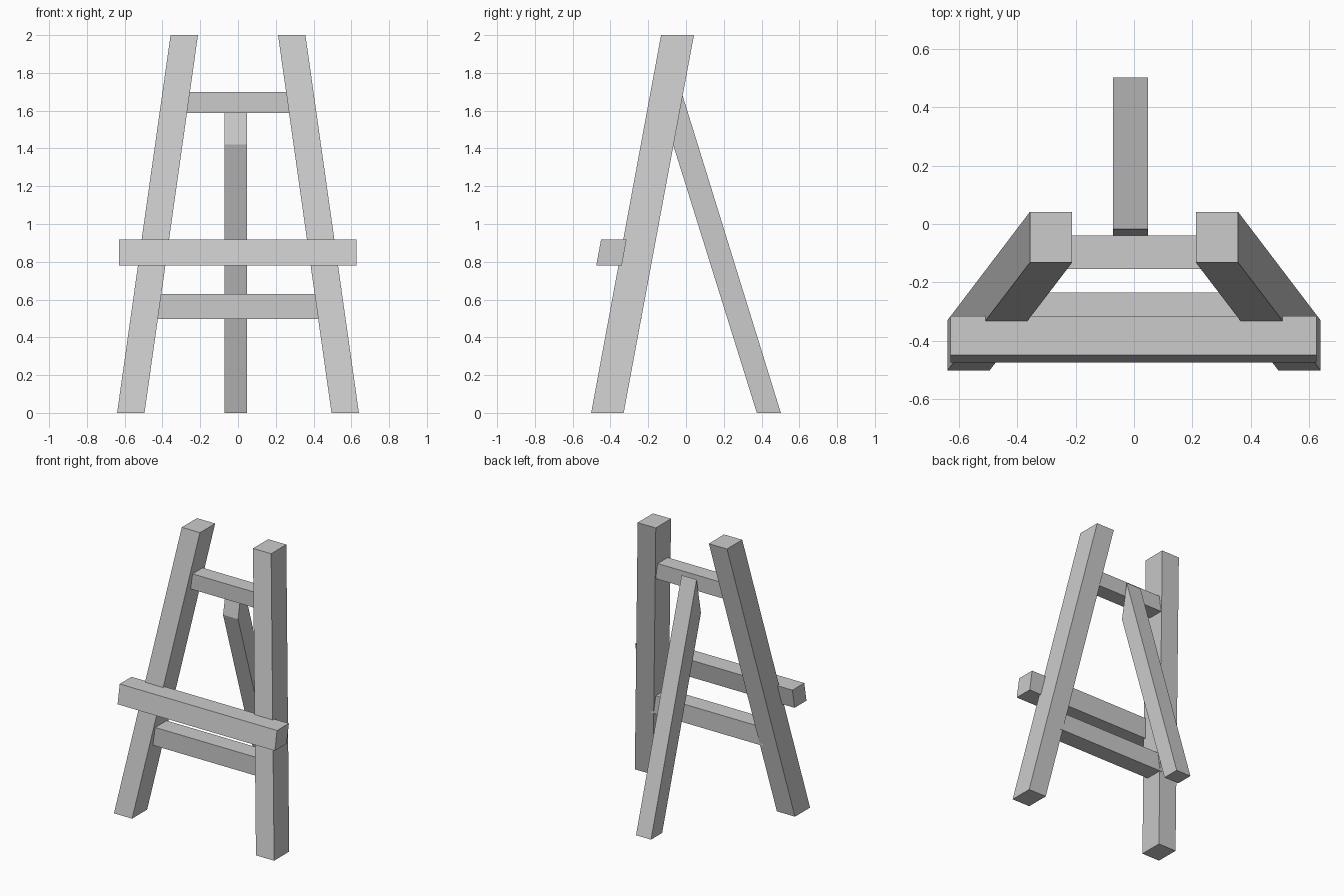
import bpy, bmesh

if "Cube" in bpy.data.objects:
    bpy.data.objects.remove(bpy.data.objects["Cube"])


def loft(name, ring_a, ring_b):
    """Solid between two matching four-point rings."""
    bm = bmesh.new()
    a = [bm.verts.new(p) for p in ring_a]
    b = [bm.verts.new(p) for p in ring_b]
    bm.faces.new(a)
    bm.faces.new(b)
    n = len(a)
    for i in range(n):
        j = (i + 1) % n
        bm.faces.new((a[i], a[j], b[j], b[i]))
    bmesh.ops.recalc_face_normals(bm, faces=bm.faces)
    mesh = bpy.data.meshes.new(name)
    bm.to_mesh(mesh)
    bm.free()
    obj = bpy.data.objects.new(name, mesh)
    bpy.context.collection.objects.link(obj)
    return obj


def rect(x0, x1, y0, y1, z):
    return [(x0, y0, z), (x1, y0, z), (x1, y1, z), (x0, y1, z)]


def bar(name, x0, x1, profile):
    """Extrude a (y, z) side profile along x."""
    return loft(name, [(x0, y, z) for y, z in profile],
                [(x1, y, z) for y, z in profile])


def box_profile(y0, y1, z0, z1):
    return [(y0, z0), (y1, z0), (y1, z1), (y0, z1)]


# Front legs, leaning inwards and back, cut level at both ends
for name, s in (("front_leg_right", 1), ("front_leg_left", -1)):
    loft(name, rect(s * 0.495, s * 0.64, -0.502, -0.33, 0),
         rect(s * 0.212, s * 0.357, -0.132, 0.042, 2))

# Back leg, its top end cut to the slope of the front legs
bar("back_leg", -0.072, 0.048,
    [(0.375, 0), (0.502, 0), (-0.018, 1.68), (-0.068, 1.42)])

# Cross bars, ends sunk into the legs
bar("upper_cross_bar", -0.30, 0.30, box_profile(-0.155, -0.04, 1.587, 1.70))
bar("lower_cross_bar", -0.45, 0.45, box_profile(-0.365, -0.235, 0.497, 0.63))

# Canvas ledge, slanted with the legs
bar("canvas_ledge", -0.63, 0.627,
    [(-0.475, 0.78), (-0.34, 0.78), (-0.315, 0.917), (-0.45, 0.917)])
